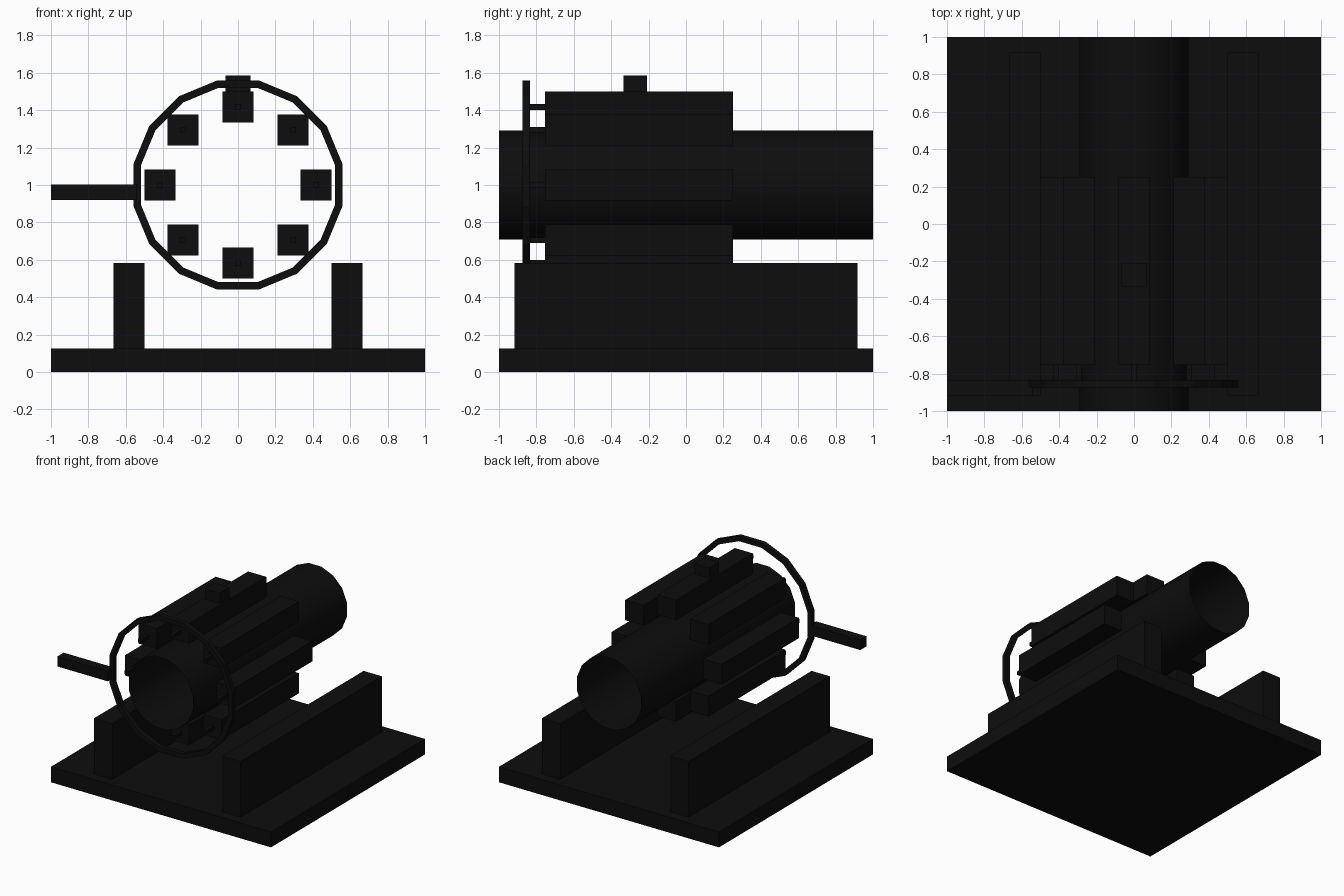
import bpy, bmesh, math
from mathutils import Vector, Matrix

cube = bpy.data.objects.get("Cube")
if cube:
    bpy.data.objects.remove(cube, do_unlink=True)

black = bpy.data.materials.new("soft_black")
black.use_nodes = True
COLOUR = (0.004, 0.004, 0.004, 1)
black.diffuse_color = COLOUR
black.node_tree.nodes["Principled BSDF"].inputs["Base Color"].default_value = COLOUR

AXIS_Z = 1.0      # height of the barrel axis
SIDES = 16


def finish(name, bm):
    mesh = bpy.data.meshes.new(name)
    bm.to_mesh(mesh)
    bm.free()
    mesh.materials.append(black)
    obj = bpy.data.objects.new(name, mesh)
    bpy.context.collection.objects.link(obj)
    return obj


def box(name, low, high):
    low, high = Vector(low), Vector(high)
    bm = bmesh.new()
    bmesh.ops.create_cube(bm, size=1)
    bmesh.ops.scale(bm, vec=high - low, verts=bm.verts)
    bmesh.ops.translate(bm, vec=(low + high) / 2, verts=bm.verts)
    return finish(name, bm)


def revolve(name, profile, closed):
    """Spin (radius, y) points around the barrel axis, with a flat on top."""
    bm = bmesh.new()
    turn = Matrix.Rotation(math.pi / SIDES, 3, 'Y')
    verts = [bm.verts.new(turn @ Vector((r, y, 0))) for r, y in profile]
    pairs = list(zip(verts, verts[1:]))
    if closed:
        pairs.append((verts[-1], verts[0]))
    edges = [bm.edges.new(p) for p in pairs]
    bmesh.ops.spin(bm, geom=verts + edges, cent=(0, 0, 0), axis=(0, 1, 0),
                   angle=math.tau, steps=SIDES)
    bmesh.ops.remove_doubles(bm, verts=bm.verts, dist=0.001)
    bmesh.ops.recalc_face_normals(bm, faces=bm.faces)
    bmesh.ops.translate(bm, vec=(0, 0, AXIS_Z), verts=bm.verts)
    return finish(name, bm)


# Base plate and the two side rails
box("base_plate", (-1, -1, 0), (1, 1, 0.127))
for side, x in (("right", -0.583), ("left", 0.583)):
    box(side + "_rail", (x - 0.083, -0.917, 0.127), (x + 0.083, 0.917, 0.584))

# Open thin-walled barrel
barrel = revolve("barrel", [(0.296, -1), (0.296, 1)], False)
for face in barrel.data.polygons:
    face.use_smooth = True

# Square-section hoop around the front
revolve("hoop", [(0.53, -0.873), (0.57, -0.873), (0.57, -0.835), (0.53, -0.835)], True)

# Eight upright bars around the barrel, each with a thin pin toward the hoop
for i in range(8):
    angle = i * math.tau / 8
    x, z = 0.417 * math.cos(angle), AXIS_Z + 0.417 * math.sin(angle)
    for name, half, start, end in (("bar", 0.083, -0.753, 0.25),
                                   ("pin", 0.015, -0.855, -0.75)):
        box(f"{name}_{i + 1}", (x - half, start, z - half), (x + half, end, z + half))

# Sight block on top and side handle
box("sight_block", (-0.068, -0.333, 1.46), (0.068, -0.208, 1.585))
box("side_handle", (-1, -0.917, 0.92), (-0.54, -0.835, 1.002))
